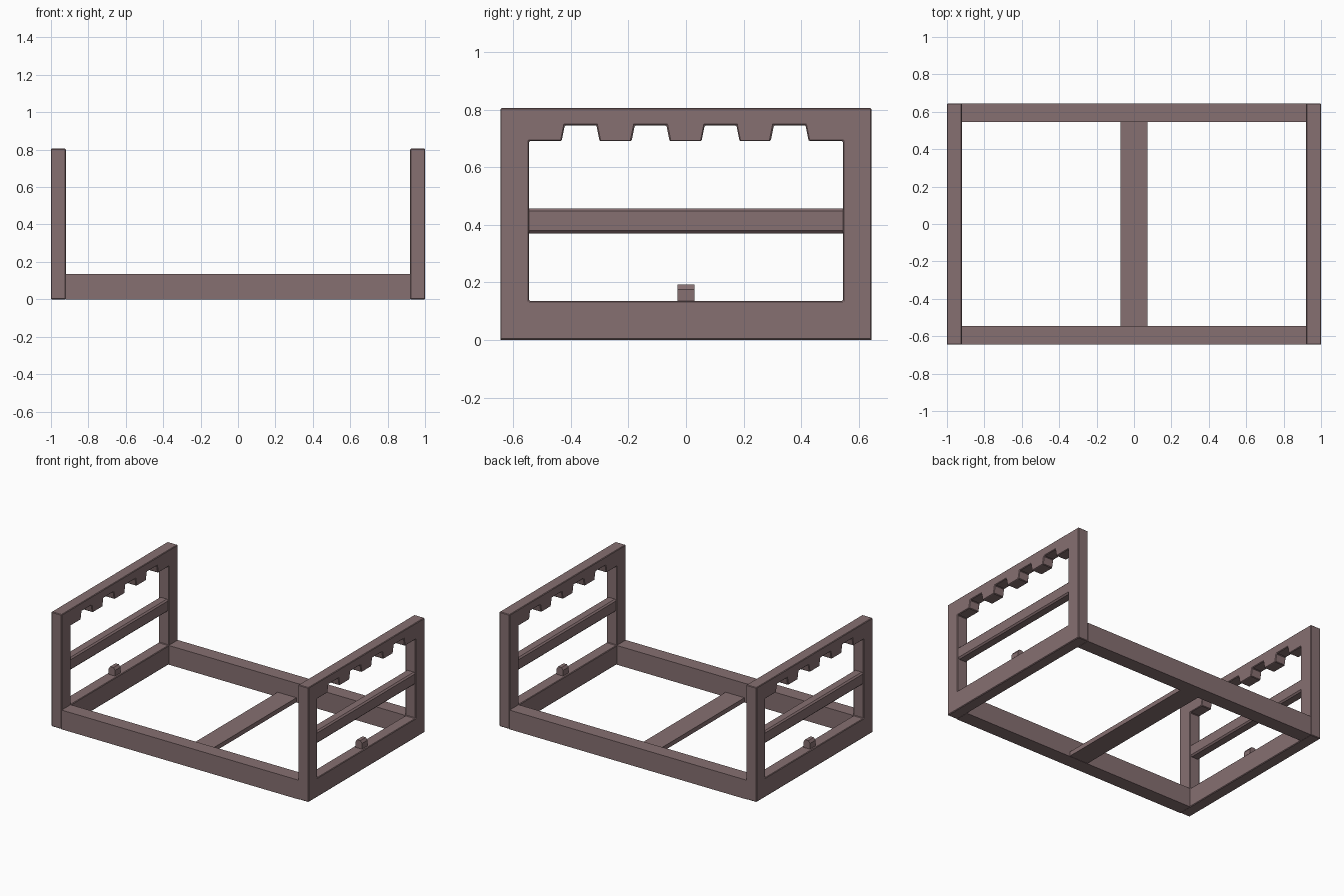
import bpy, bmesh
from mathutils import Vector

if "Cube" in bpy.data.objects:
    bpy.data.objects.remove(bpy.data.objects["Cube"])

mat = bpy.data.materials.new("brown_wood")
mat.diffuse_color = (0.24, 0.16, 0.165, 1)
mat.use_nodes = True
mat.node_tree.nodes["Principled BSDF"].inputs["Base Color"].default_value = mat.diffuse_color


def extrude_loops(name, loops, offset, bevel=0.0):
    """Solid from closed point loops (outer, then holes) swept along offset."""
    bm = bmesh.new()
    edges = []
    for pts in loops:
        vs = [bm.verts.new(p) for p in pts]
        edges += [bm.edges.new((vs[i - 1], vs[i])) for i in range(len(vs))]
    bmesh.ops.triangle_fill(bm, edges=edges, use_beauty=True)
    res = bmesh.ops.extrude_face_region(bm, geom=bm.faces[:], use_keep_orig=True)
    moved = [g for g in res["geom"] if isinstance(g, bmesh.types.BMVert)]
    bmesh.ops.translate(bm, verts=moved, vec=Vector(offset))
    bmesh.ops.recalc_face_normals(bm, faces=bm.faces)
    me = bpy.data.meshes.new(name)
    bm.to_mesh(me)
    bm.free()
    me.materials.append(mat)
    ob = bpy.data.objects.new(name, me)
    bpy.context.collection.objects.link(ob)
    if bevel:
        mod = ob.modifiers.new("edge_bevel", 'BEVEL')
        mod.width = bevel
        mod.segments = 1
        mod.limit_method = 'ANGLE'
    return ob


def rect(a0, a1, b0, b1):
    return [(a0, b0), (a1, b0), (a1, b1), (a0, b1)]


def chamfered(cx, w, z0, z1, c):
    x0, x1 = cx - w / 2, cx + w / 2
    return [(x0 + c, z0), (x1 - c, z0), (x1, z0 + c), (x1, z1 - c),
            (x1 - c, z1), (x0 + c, z1), (x0, z1 - c), (x0, z0 + c)]


def along_y(name, profile, y0, y1):
    return extrude_loops(name, [[(x, y0, z) for x, z in profile]], (0, y1 - y0, 0))


# Opening of the end frames, with four tapered notches in the top beam
opening = [(0.545, 0.135), (-0.545, 0.135), (-0.545, 0.69)]
for c in (-0.366, -0.123, 0.12, 0.36):
    opening += [(c - 0.066, 0.69), (c - 0.055, 0.745),
                (c + 0.055, 0.745), (c + 0.066, 0.69)]
opening.append((0.545, 0.69))
outline = rect(-0.645, 0.645, 0, 0.805)

for side, s in (("left", -1), ("right", 1)):
    # End frame
    x0 = 0.92 if s > 0 else -1.0
    extrude_loops(side + "_end_frame",
                  [[(x0, y, z) for y, z in loop] for loop in (outline, opening)],
                  (0.08, 0, 0), 0.004)
    # Chamfered middle bar and small peg block
    along_y(side + "_cross_bar", chamfered(s * 0.96, 0.07, 0.37, 0.457, 0.01), -0.546, 0.546)
    xc = s * 0.96
    peg = [(xc - 0.025, 0.134), (xc + 0.025, 0.134), (xc + 0.025, 0.175),
           (xc + 0.013, 0.192), (xc - 0.013, 0.192), (xc - 0.025, 0.175)]
    along_y(side + "_peg_block", peg, -0.03, 0.03)

# Long base rails
for name, y0 in (("front_rail", -0.645), ("back_rail", 0.545)):
    along_y(name, rect(-0.922, 0.922, 0, 0.135), y0, y0 + 0.1)

# Thin base slat
along_y("base_slat", rect(-0.073, 0.073, 0.002, 0.033), -0.546, 0.546)
